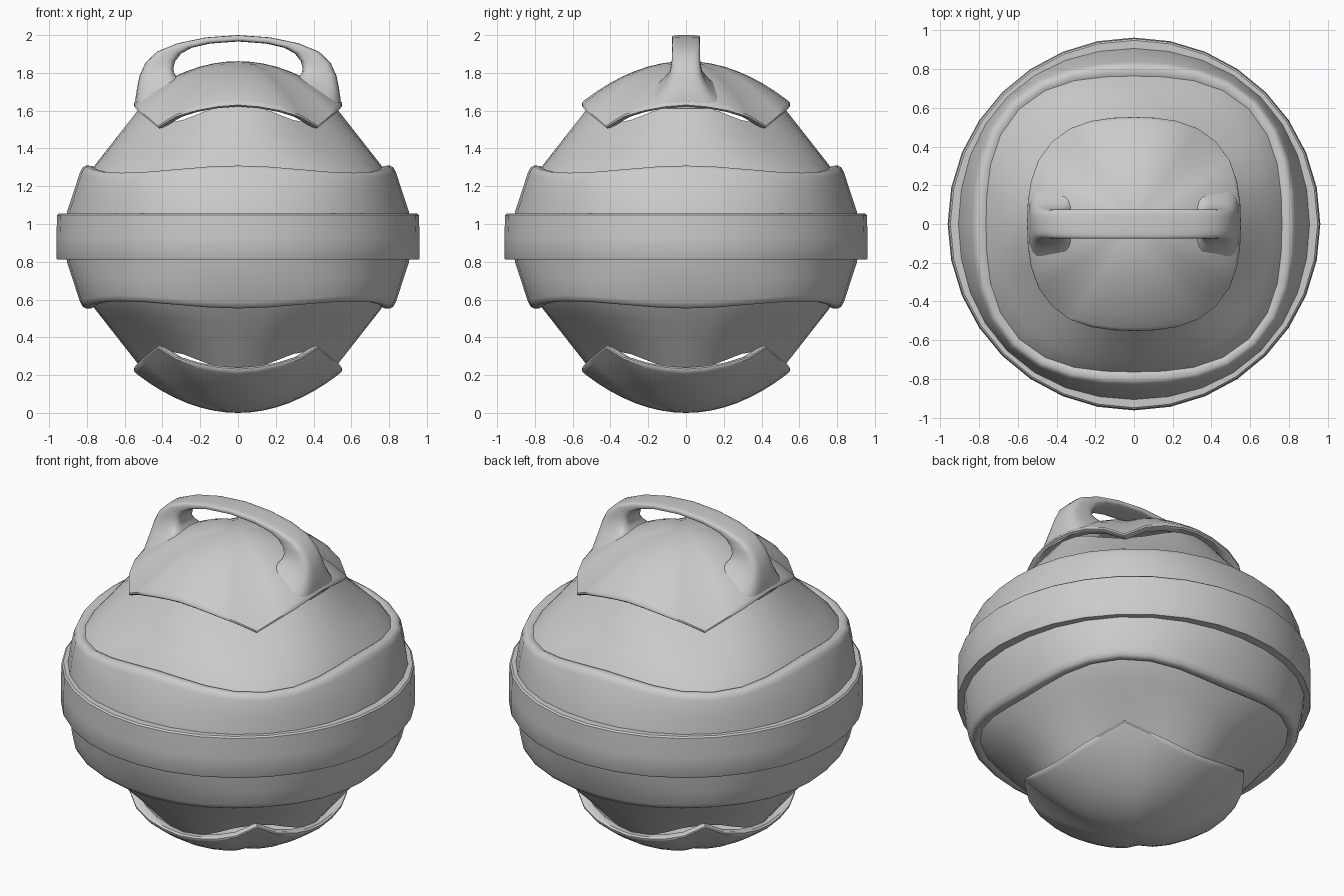
import bpy, bmesh
from math import sin, cos, tan, pi, radians

if "Cube" in bpy.data.objects:
    bpy.data.objects.remove(bpy.data.objects["Cube"])

SEG = 32          # sides around the body
MID = 0.931       # height of the equator (lower half mirrors the upper)


def finish(name, bm, angle=40):
    bmesh.ops.remove_doubles(bm, verts=bm.verts, dist=0.0005)
    me = bpy.data.meshes.new(name)
    bm.to_mesh(me)
    bm.free()
    ob = bpy.data.objects.new(name, me)
    bpy.context.collection.objects.link(ob)
    bpy.ops.object.select_all(action='DESELECT')
    ob.select_set(True)
    bpy.context.view_layer.objects.active = ob
    bpy.ops.object.shade_smooth_by_angle(angle=radians(angle))
    return ob


def corner_weight(t, pointed):
    # 0 on the axes, 1 on the diagonals
    a = t % (pi / 2)
    a = min(a, pi / 2 - a)
    return tan(a) ** 1.6 if pointed else sin(2 * a) ** 2


def shell(name, profile, pointed=False, flip=False, angle=40):
    """Squarish revolve. Profile rows: axis radius, axis z, diagonal radius, diagonal z."""
    if flip:
        profile = [(a, 2 * MID - b, c, 2 * MID - d) for a, b, c, d in reversed(profile)]
    bm = bmesh.new()
    rings = []
    for ra, za, rd, zd in profile:
        ring = []
        for i in range(SEG):
            t = 2 * pi * i / SEG
            w = corner_weight(t, pointed)
            wr = corner_weight(t, False)
            r = ra + (rd - ra) * wr
            ring.append(bm.verts.new((r * cos(t), r * sin(t), za + (zd - za) * w)))
        rings.append(ring)
    for a, b in zip(rings, rings[1:]):
        for i in range(SEG):
            j = (i + 1) % SEG
            bm.faces.new((a[i], b[i], b[j], a[j]))
    return finish(name, bm, angle)


# Domed cap with a rolled lip
TOP = 1.862
cap = []
for k in range(9):
    s = k / 8
    cap.append((0.535 * s, TOP - 0.205 * s * s, 0.585 * s, TOP - 0.325 * s * s))
cap += [(0.550, 1.642, 0.600, 1.520),
        (0.552, 1.630, 0.600, 1.511),
        (0.542, 1.622, 0.590, 1.506),
        (0.500, 1.625, 0.545, 1.515)]

# Sloping shoulder, from under the cap into the band
shoulder = [(0.500, 1.640, 0.530, 1.535),
            (0.610, 1.500, 0.660, 1.420),
            (0.690, 1.398, 0.760, 1.340),
            (0.755, 1.315, 0.830, 1.276),
            (0.775, 1.285, 0.850, 1.250)]

# Raised band with a rounded upper edge
band = [(0.750, 1.295, 0.825, 1.258),
        (0.775, 1.308, 0.850, 1.270),
        (0.805, 1.309, 0.872, 1.271),
        (0.822, 1.300, 0.887, 1.262),
        (0.836, 1.275, 0.897, 1.240),
        (0.872, 1.165, 0.915, 1.150),
        (0.905, 1.065, 0.925, 1.060),
        (0.908, 1.040, 0.928, 1.040)]

for prefix, flip in (("upper", False), ("lower", True)):
    shell(prefix + "_cap", cap, pointed=True, flip=flip)
    shell(prefix + "_shoulder", shoulder, flip=flip)
    shell(prefix + "_band", band, flip=flip, angle=60)

# Belt around the equator
belt = [(r, z, r, z) for r, z in
        ((0.89, 1.056), (0.948, 1.056), (0.957, 1.048), (0.962, 0.931),
         (0.962, 0.820), (0.957, 0.811), (0.89, 0.811))]
shell("belt", belt)

# Handle: outer x, outer z, inner x, inner z, half width
half = [(0.540, 1.610, 0.280, 1.730, 0.200),
        (0.545, 1.655, 0.315, 1.768, 0.150),
        (0.535, 1.720, 0.338, 1.800, 0.110),
        (0.522, 1.785, 0.342, 1.825, 0.085),
        (0.490, 1.855, 0.332, 1.862, 0.076),
        (0.430, 1.912, 0.300, 1.903, 0.075),
        (0.320, 1.957, 0.245, 1.933, 0.075),
        (0.170, 1.988, 0.150, 1.955, 0.075),
        (0.000, 2.000, 0.000, 1.966, 0.075)]
stations = half + [(-a, b, -c, d, w) for a, b, c, d, w in reversed(half[:-1])]
N = 20
bm = bmesh.new()
rings = []
for ox, oz, ix, iz, w in stations:
    ring = []
    for k in range(N):
        t = 2 * pi * (k + 0.5) / N
        c, s = cos(t), sin(t)
        u = (abs(c) ** 0.5) * (1 if c > 0 else -1)     # rounded rectangle
        v = (abs(s) ** 0.5) * (1 if s > 0 else -1)
        f = (u + 1) / 2
        ring.append(bm.verts.new((ix + (ox - ix) * f, w * v, iz + (oz - iz) * f)))
    rings.append(ring)
for a, b in zip(rings, rings[1:]):
    for k in range(N):
        j = (k + 1) % N
        bm.faces.new((a[k], a[j], b[j], b[k]))
bmesh.ops.recalc_face_normals(bm, faces=bm.faces)
finish("handle", bm, 50)
